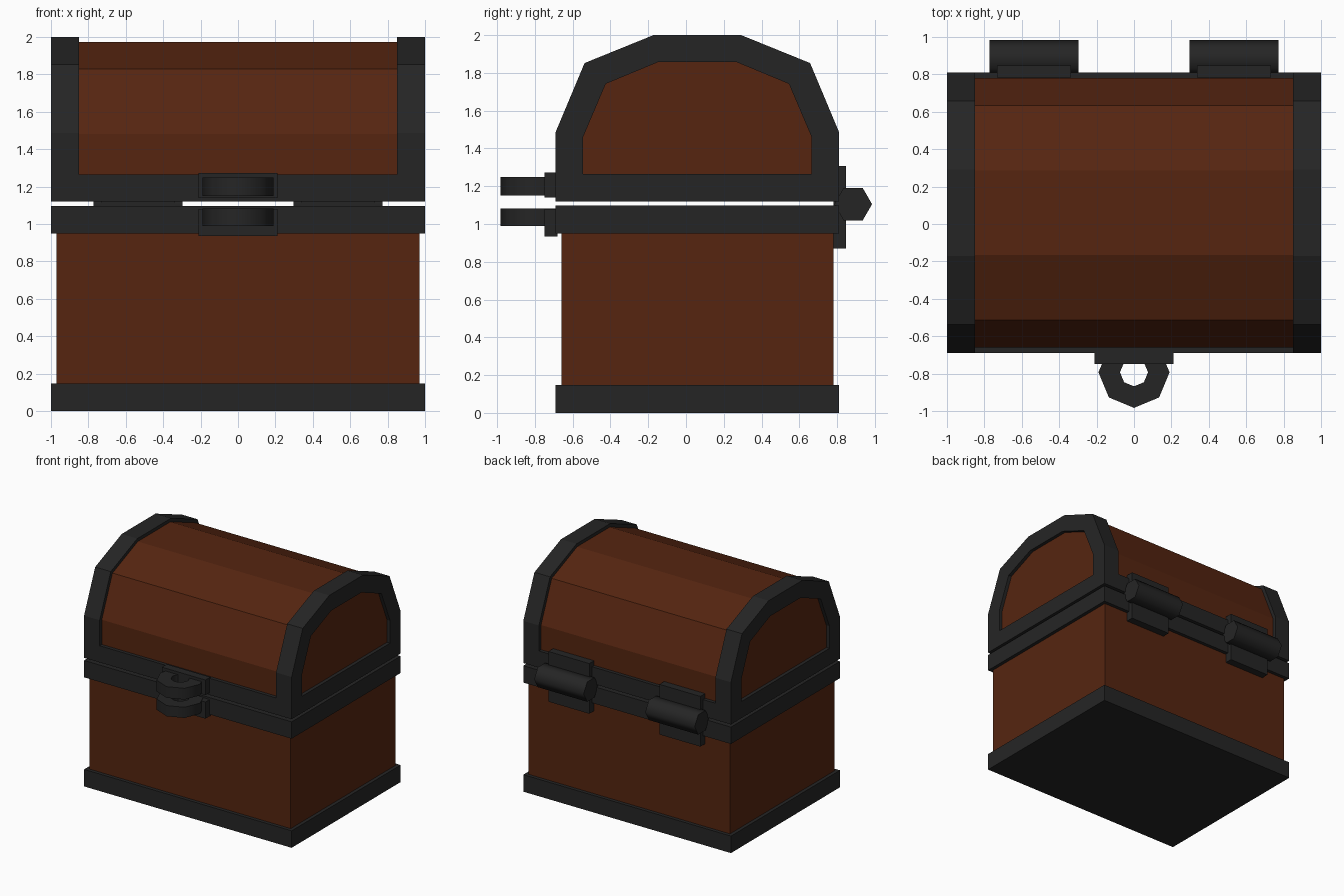
import bpy, bmesh, math

if "Cube" in bpy.data.objects:
    bpy.data.objects.remove(bpy.data.objects["Cube"])


def material(name, rgb):
    m = bpy.data.materials.new(name)
    m.diffuse_color = (*rgb, 1)
    m.use_nodes = True
    m.node_tree.nodes["Principled BSDF"].inputs["Base Color"].default_value = m.diffuse_color
    return m


WOOD = material("brown wood", (0.092, 0.0185, 0.0052))
IRON = material("dark iron", (0.0185, 0.0185, 0.0185))


def finish(name, bm, mat, smooth=False):
    bmesh.ops.recalc_face_normals(bm, faces=bm.faces)
    me = bpy.data.meshes.new(name)
    bm.to_mesh(me)
    bm.free()
    me.materials.append(mat)
    ob = bpy.data.objects.new(name, me)
    bpy.context.collection.objects.link(ob)
    if smooth:
        bpy.ops.object.select_all(action='DESELECT')
        ob.select_set(True)
        bpy.context.view_layer.objects.active = ob
        bpy.ops.object.shade_smooth_by_angle(angle=math.radians(62))
    return ob


def box(name, x, y, z, mat):
    bm = bmesh.new()
    bmesh.ops.create_cube(bm, size=1)
    for v in bm.verts:
        v.co = [(lo + hi) / 2 + c * (hi - lo) for c, (lo, hi) in zip(v.co, (x, y, z))]
    return finish(name, bm, mat)


def prism(name, profile, x0, x1, mat, smooth=False):
    """Extrude a (y, z) profile along x."""
    bm = bmesh.new()
    a, b = ([bm.verts.new((x, y, z)) for y, z in profile] for x in (x0, x1))
    bm.faces.new(a)
    bm.faces.new(b)
    n = len(a)
    for i in range(n):
        j = (i + 1) % n
        bm.faces.new((a[i], a[j], b[j], b[i]))
    return finish(name, bm, mat, smooth)


def band(name, outer, inner, lo, hi, place, mat, closed, smooth=False):
    """Solid strip between two outlines, extruded from lo to hi."""
    bm = bmesh.new()
    rows = [[bm.verts.new(place(p, q, d)) for p, q in line]
            for line, d in ((outer, lo), (outer, hi), (inner, hi), (inner, lo))]
    n = len(outer)
    for i in range(n if closed else n - 1):
        j = (i + 1) % n
        for k in range(4):
            r, s = rows[k], rows[(k + 1) % 4]
            bm.faces.new((r[i], r[j], s[j], s[i]))
    if not closed:
        for i in (0, -1):
            bm.faces.new([r[i] for r in rows])
    return finish(name, bm, mat, smooth)


def mirrored(half):
    """Complete a half arch about the chest's middle line y = 0.06."""
    return [(0.06 - d, z) for d, z in half] + [(0.06 + d, z) for d, z in reversed(half)]


# Chest body with base and rim bands
box("body", (-0.97, 0.97), (-0.66, 0.78), (0.05, 1.05), WOOD)
box("base_band", (-1, 1), (-0.69, 0.81), (0, 0.148), IRON)
box("body_rim", (-1, 1), (-0.69, 0.81), (0.95, 1.097), IRON)

# Lid: rim, faceted wooden barrel and an iron arch at each end
box("lid_rim", (-1, 1), (-0.69, 0.81), (1.12, 1.265), IRON)
barrel = mirrored([(0.72, 1.2), (0.72, 1.48), (0.573, 1.83), (0.225, 1.972)])
prism("lid_barrel", barrel, -0.97, 0.97, WOOD)
arch_out = mirrored([(0.75, 1.265), (0.75, 1.487), (0.597, 1.852), (0.232, 2.0)])
arch_in = mirrored([(0.605, 1.265), (0.605, 1.46), (0.485, 1.742), (0.208, 1.857)])
for side, x0, x1 in (("left", -1, -0.85), ("right", 0.85, 1)):
    band("lid_arch_" + side, arch_out, arch_in, x0, x1,
         lambda p, q, d: (d, p, q), IRON, False)


# Latch plates with octagonal padlock loops
def octagon(r):
    return [(r * math.cos(i * math.pi / 4), -0.793 + r * math.sin(i * math.pi / 4))
            for i in range(8)]


for part, plate_z, loop_z in (("upper", (1.14, 1.272), (1.15, 1.248)),
                              ("lower", (0.935, 1.08), (0.99, 1.08 + 0.003))):
    box("latch_plate_" + part, (-0.21, 0.21), (-0.748, -0.68), plate_z, IRON)
    band("latch_loop_" + part, octagon(0.19), octagon(0.075), *loop_z,
         lambda p, q, d: (p, q, d), IRON, True, True)

# Hinges: back plates and hexagonal knuckles
knuckle = [(0.885 + 0.1 * math.cos(i * math.pi / 3), 1.105 + 0.1 * math.sin(i * math.pi / 3))
           for i in range(6)]
for side, cx in (("left", -0.535), ("right", 0.535)):
    box("hinge_plate_" + side, (cx - 0.197, cx + 0.197), (0.782, 0.848), (0.87, 1.307), IRON)
    prism("hinge_knuckle_" + side, knuckle, cx - 0.238, cx + 0.238, IRON, True)
